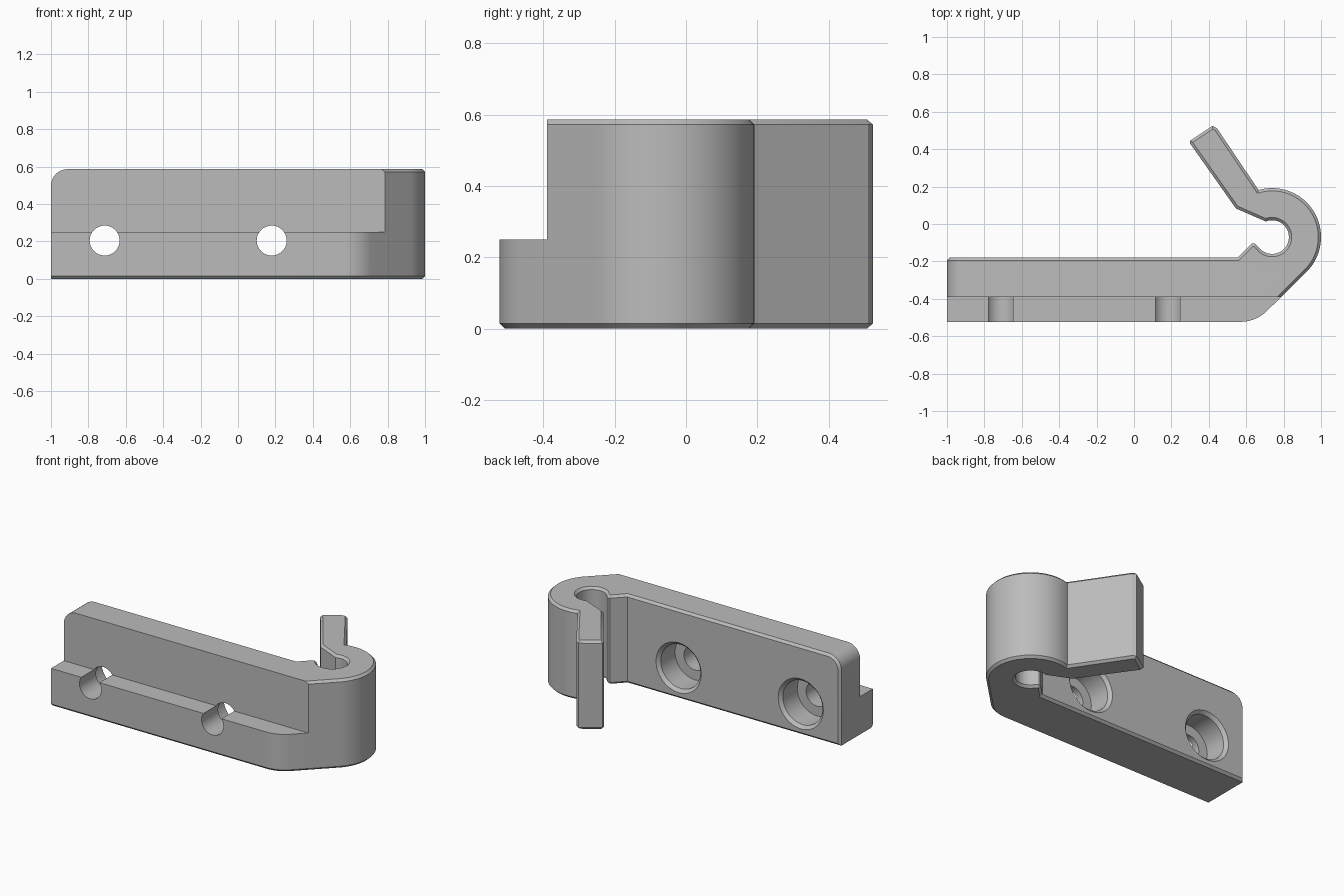
import bpy, bmesh, math
from math import cos, sin, radians

if "Cube" in bpy.data.objects:
    bpy.data.objects.remove(bpy.data.objects["Cube"], do_unlink=True)

H, LEDGE, FRONT, WALL, BACK = 0.587, 0.25, -0.523, -0.39, -0.18
CHAMFER = 0.015
HOOK = (0.738, -0.07)

grey = bpy.data.materials.new("matte grey")
grey.use_nodes = True
colour = (0.5, 0.5, 0.5, 1)
grey.diffuse_color = colour
grey.node_tree.nodes["Principled BSDF"].inputs["Base Color"].default_value = colour


def arc(centre, r, a0, a1, n):
    angles = [radians(a0 + (a1 - a0) * i / n) for i in range(n + 1)]
    return [(centre[0] + r * cos(a), centre[1] + r * sin(a)) for a in angles]


def make_object(name, bm):
    bmesh.ops.recalc_face_normals(bm, faces=bm.faces)
    mesh = bpy.data.meshes.new(name)
    bm.to_mesh(mesh)
    bm.free()
    mesh.materials.append(grey)
    ob = bpy.data.objects.new(name, mesh)
    bpy.context.collection.objects.link(ob)
    return ob


def cut(target, cutter):
    cutter.hide_render = True
    mod = target.modifiers.new("cut", "BOOLEAN")
    mod.operation, mod.solver, mod.object = "DIFFERENCE", "EXACT", cutter
    bpy.context.view_layer.objects.active = target
    bpy.ops.object.modifier_apply(modifier=mod.name)
    bpy.data.objects.remove(cutter, do_unlink=True)


# Plan outline: bar, rounded corner, hook, angled arm, round seat, small lip
outline = [(-1, FRONT)]
outline += arc((0.57, FRONT + 0.2), 0.2, -90, -45, 10)
outline += arc(HOOK, 0.262, -45, 106, 40)
outline += [(0.445, 0.51), (0.42, 0.525), (0.30, 0.445), (0.30, 0.43), (0.545, 0.083)]
outline += arc(HOOK, 0.09, 112, -145, 40)
outline += [(0.645, -0.105), (0.63, -0.105), (0.555, BACK), (-1, BACK)]

bm = bmesh.new()
base = bm.faces.new([bm.verts.new((x, y, 0)) for x, y in outline])
top = bmesh.ops.extrude_face_region(bm, geom=[base])["geom"]
bmesh.ops.translate(bm, vec=(0, 0, H),
                    verts=[v for v in top if isinstance(v, bmesh.types.BMVert)])
bmesh.ops.recalc_face_normals(bm, faces=bm.faces)


def all_verts(edge, test):
    return all(test(v.co) for v in edge.verts)


# Rounded upper corner at the free end of the bar
corner = [e for e in bm.edges if all_verts(e, lambda c: c.x < -0.99 and c.z > H - 0.01)]
bmesh.ops.bevel(bm, geom=corner, offset=0.09, segments=10, profile=0.5, affect="EDGES")

# Chamfer along the plan outline and around the back face
rim = []
for e in bm.edges:
    flat = all_verts(e, lambda c: c.z < 1e-4) or all_verts(e, lambda c: c.z > H - 1e-4)
    end = all_verts(e, lambda c: c.x < -0.9)
    back = all_verts(e, lambda c: abs(c.y - BACK) < 1e-4)
    if (flat and not end) or (end and back):
        rim.append(e)
bmesh.ops.bevel(bm, geom=rim, offset=CHAMFER, segments=1, affect="EDGES", clamp_overlap=False)
bracket = make_object("hook_bracket", bm)

# Step that leaves the low ledge along the front
bm = bmesh.new()
bmesh.ops.create_cube(bm, size=1)
for v in bm.verts:
    v.co.x *= 3
    v.co.y = WALL if v.co.y > 0 else -1
    v.co.z = 1 if v.co.z > 0 else LEDGE
cut(bracket, make_object("ledge_cutter", bm))

# Counterbored screw holes
BORE = [(0, -0.7), (0.08, -0.7), (0.08, -0.35), (0.145, -0.35),
        (0.145, BACK - 0.02), (0.245, BACK + 0.08), (0, BACK + 0.08)]
for x in (-0.713, 0.18):
    bm = bmesh.new()
    verts = [bm.verts.new((x + r, y, 0.205)) for r, y in BORE]
    edges = [bm.edges.new(p) for p in zip(verts, verts[1:])]
    bmesh.ops.spin(bm, geom=verts + edges, cent=(x, 0, 0.205), axis=(0, 1, 0),
                   angle=math.tau, steps=48, use_merge=False)
    bmesh.ops.remove_doubles(bm, verts=bm.verts, dist=1e-4)
    cut(bracket, make_object("screw_hole_cutter", bm))

bpy.ops.object.select_all(action="DESELECT")
bracket.select_set(True)
bpy.context.view_layer.objects.active = bracket
bpy.ops.object.shade_smooth_by_angle(angle=radians(25))
